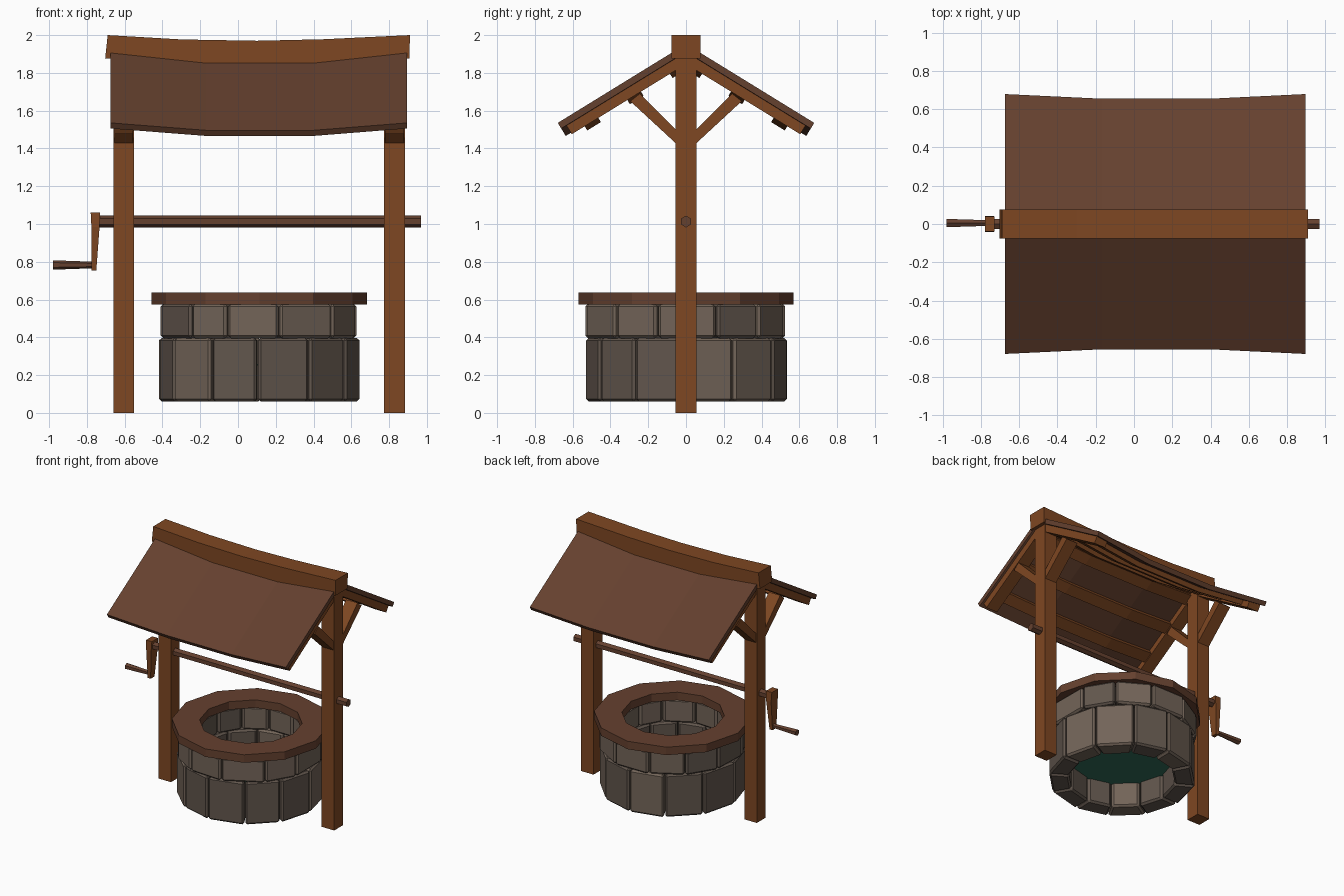
import bpy, bmesh, math, random
from mathutils import Vector

if "Cube" in bpy.data.objects:
    bpy.data.objects.remove(bpy.data.objects["Cube"])
random.seed(4)


def material(name, rgb):
    m = bpy.data.materials.new(name)
    m.diffuse_color = (*rgb, 1)
    m.use_nodes = True
    m.node_tree.nodes["Principled BSDF"].inputs["Base Color"].default_value = m.diffuse_color
    return m


WOOD = material("wood", (0.21, 0.063, 0.016))
ROOF = material("dark_wood", (0.13, 0.052, 0.028))
STONES = [material("stone_light", (0.17, 0.128, 0.098)),
          material("stone_dark", (0.12, 0.092, 0.073))]
WATER = material("water", (0.03, 0.15, 0.1))


def loft(name, rings, mat, closed=False, bevel=0):
    """Skin a row of matching cross-sections into one flat-shaded solid."""
    bm = bmesh.new()
    vs = [[bm.verts.new(p) for p in r] for r in rings]
    n = len(vs[0])
    for i in range(len(vs) if closed else len(vs) - 1):
        a, b = vs[i], vs[(i + 1) % len(vs)]
        for j in range(n):
            k = (j + 1) % n
            bm.faces.new((a[j], a[k], b[k], b[j]))
    if not closed:
        bm.faces.new(vs[0])
        bm.faces.new(vs[-1])
    bmesh.ops.recalc_face_normals(bm, faces=bm.faces)
    me = bpy.data.meshes.new(name)
    bm.to_mesh(me)
    bm.free()
    ob = bpy.data.objects.new(name, me)
    bpy.context.collection.objects.link(ob)
    me.materials.append(mat)
    if bevel:
        mod = ob.modifiers.new("bevel", 'BEVEL')
        mod.width, mod.segments = bevel, 1
    return ob


def prism(name, x0, x1, yz, mat):
    return loft(name, [[(x, y, z) for y, z in yz] for x in (x0, x1)], mat)


def rod(name, stations, y, mat, sides=6):
    """Rod along x from (x, z, radius) stations."""
    rings = [[(x, y + r * math.sin(math.tau * k / sides), z + r * math.cos(math.tau * k / sides))
              for k in range(sides)] for x, z, r in stations]
    return loft(name, rings, mat)


# Stone wall: two staggered courses of separate blocks
CX = 0.113


def polar(r, a, z):
    return (CX + r * math.cos(a), r * math.sin(a), z)


def course(name, z0, z1, r_in, r_out, offset, jitter):
    joints = [math.radians(30 * i + offset + random.uniform(-jitter, jitter)) for i in range(12)]
    joints.append(joints[0] + math.tau)
    gap = 0.008
    for i in range(12):
        ro = r_out + random.uniform(-0.006, 0.004)
        rings = [[polar(r_in, a, z0), polar(ro, a, z0), polar(ro, a, z1), polar(r_in, a, z1)]
                 for a in (joints[i] + gap, joints[i + 1] - gap)]
        loft(f"{name}_{i + 1}", rings, random.choice(STONES), bevel=0.014)


course("lower_stone", 0.06, 0.397, 0.385, 0.535, 0, 2)
course("upper_stone", 0.395, 0.578, 0.385, 0.54, 15, 4)

# Wooden rim on the wall
loft("well_rim", [[polar(r, math.radians(30 * i), z) for r, z in
                   ((0.37, 0.575), (0.57, 0.575), (0.57, 0.638), (0.37, 0.638))]
                  for i in range(12)], ROOF, closed=True)

# Water
loft("water", [[polar(0.40, math.radians(30 * i), z) for i in range(12)]
               for z in (0.25, 0.26)], WATER)

# Roof frame of reference: distance along the slope and depth below its surface
ALONG = Vector((0.852, -0.524))
DOWN = Vector((-0.524, -0.852))
APEX = Vector((0, 1.953))
LENGTH = 0.797


def slope(s, d):
    return APEX + ALONG * s + DOWN * d


def sag(x):
    if x < -0.17:
        t = (x + 0.675) / 0.505
    else:
        t = min(1, (0.895 - x) / 0.495)
    return 0.046 * t


def slope_ring(x, side, s0, s1, d0, d1):
    g = sag(x)
    pts = [slope(s, d + g) for s, d in ((s0, d0), (s1, d0), (s1, d1), (s0, d1))]
    return [(x, side * p.x, p.y) for p in pts]


POSTS = {"left": -0.605, "right": 0.828}
for side, face in ((-1, "front"), (1, "back")):
    # Sagging roof panel
    loft(f"{face}_roof_panel", [slope_ring(x, side, 0.05, LENGTH, 0, 0.035)
                                for x in (-0.675, -0.17, 0.40, 0.895)], ROOF)
    # Battens under the panel
    for i, s in enumerate((0.07, 0.335, 0.60)):
        loft(f"{face}_batten_{i + 1}", [slope_ring(x, side, s, s + 0.085, 0.03, 0.07)
                                        for x in (-0.60, -0.17, 0.40, 0.82)], WOOD)
    for end, px in POSTS.items():
        # Rafter and diagonal brace at each post
        raf = [slope(s, d) for s, d in ((0.03, 0.025), (0.765, 0.025), (0.765, 0.09), (0.03, 0.09))]
        prism(f"{face}_{end}_rafter", px - 0.05, px + 0.05, [(side * p.x, p.y) for p in raf], WOOD)
        brace = ((0.03, 1.405), (0.03, 1.475), (0.245, 1.69), (0.295, 1.65))
        prism(f"{face}_{end}_brace", px - 0.05, px + 0.05, [(side * y, z) for y, z in brace], WOOD)

# Posts
for end, px in POSTS.items():
    h = 0.055
    prism(f"{end}_post", px - h, px + h, [(-h, 0), (h, 0), (h, 1.92), (-h, 1.92)], WOOD)

# Bowed ridge beam
ridge = ((-0.69, -0.703, 2.0, 1.877), (-0.30, -0.30, 1.977, 1.845), (0.10, 0.10, 1.97, 1.84),
         (0.45, 0.45, 1.978, 1.845), (0.91, 0.908, 2.0, 1.877))
loft("ridge_beam", [[(xt, -0.077, zt), (xt, 0.077, zt), (xb, 0.077, zb), (xb, -0.077, zb)]
                    for xt, xb, zt, zb in ridge], WOOD)

# Axle, crank arm and handle
rod("axle", ((-0.74, 1.013, 0.031), (0.97, 1.013, 0.031)), 0, ROOF)
arm = ((1.06, -0.78, -0.73, 0.038), (0.985, -0.776, -0.733, 0.042), (0.755, -0.776, -0.75, 0.024))
loft("crank_arm", [[(x0, -h, z), (x1, -h, z), (x1, h, z), (x0, h, z)] for z, x0, x1, h in arm], WOOD)
rod("crank_handle", ((-0.98, 0.783, 0.025), (-0.76, 0.783, 0.017)), 0.005, ROOF)
